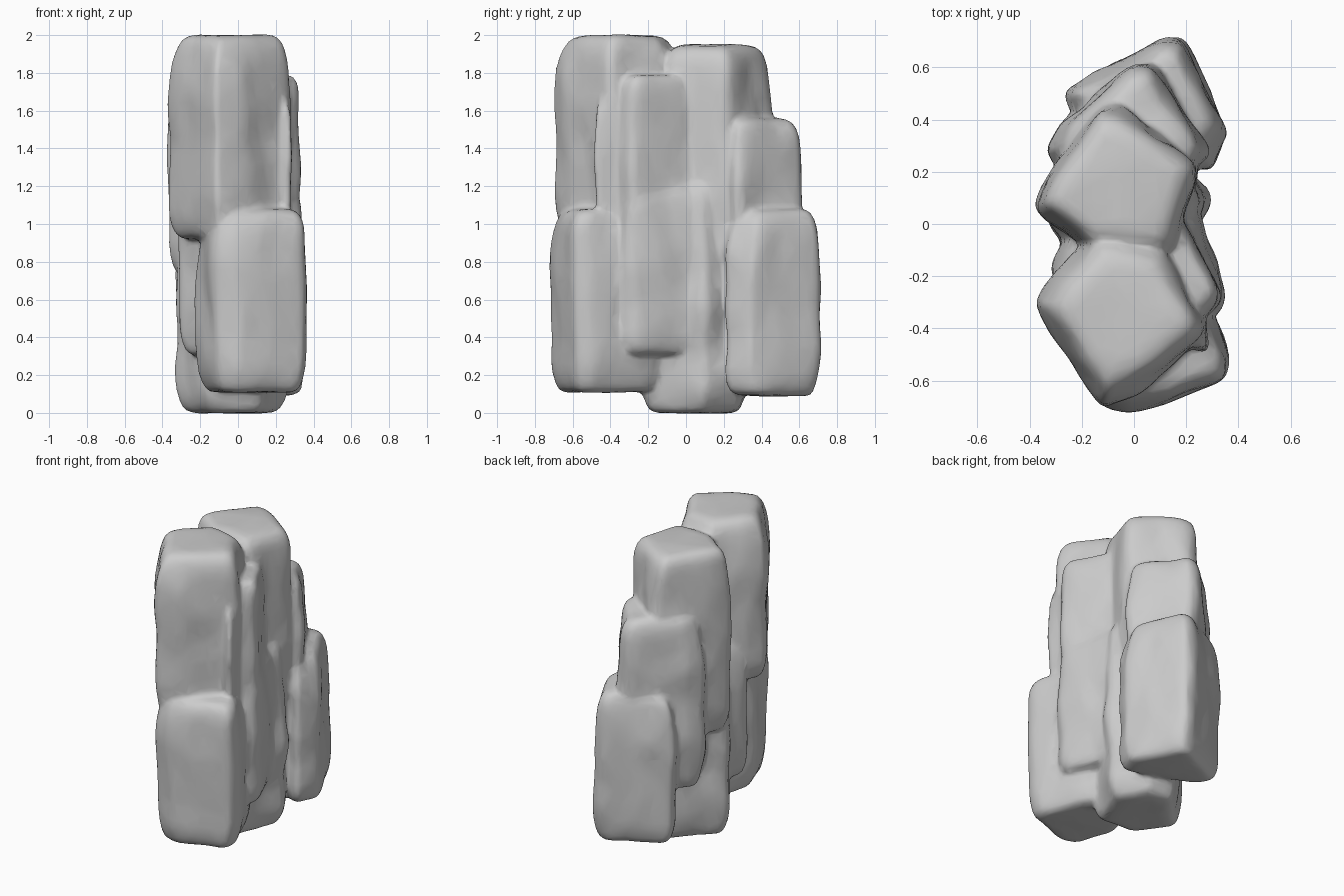
import bpy, bmesh, random
from mathutils import Vector, noise

if "Cube" in bpy.data.objects:
    bpy.data.objects.remove(bpy.data.objects["Cube"])

random.seed(4)
parts = []


def resample(foot):
    """Corner points plus support points along each side, so corners stay chiselled."""
    pts = []
    n = len(foot)
    for i in range(n):
        a, b = Vector(foot[i]), Vector(foot[(i + 1) % n])
        pts.append(a)
        if (b - a).length > 0.16:
            pts += [a.lerp(b, 0.2), a.lerp(b, 0.8)]
        else:
            pts.append(a.lerp(b, 0.5))
    return pts


def rock(name, foot, z0, z1, top=0.82, shoulder=0.17):
    """Weathered column: footprint lofted through uneven rings with rounded ends."""
    pts = resample(foot)
    c = sum(pts, Vector((0, 0))) / len(pts)
    hi, lo = z1 - shoulder, z0 + 0.11
    rings = [(z0, 0.45), (z0, 0.8), (z0 + 0.03, 0.9), (lo, 0.985)]
    steps = max(3, int((z1 - z0) / 0.17))
    rings += [(lo + (hi - lo) * k / steps, 1.005) for k in range(1, steps)]
    rings += [(hi, 0.985), (z1 - 0.05, top + 0.08), (z1, top - 0.09), (z1, 0.45)]
    seed = Vector([random.uniform(0, 50) for _ in range(3)])
    bm = bmesh.new()
    loops = []
    for z, s in rings:
        loop = []
        for p in pts:
            q = c + (p - c) * s
            d = noise.noise(Vector((q.x * 5, q.y * 5, z * 4)) + seed) * 0.025
            q += (p - c).normalized() * d
            loop.append(bm.verts.new((q.x, q.y, z + (0 if s < 0.5 else d * 0.4))))
        loops.append(loop)
    n = len(pts)
    for a, b in zip(loops, loops[1:]):
        for i in range(n):
            bm.faces.new((a[i], a[(i + 1) % n], b[(i + 1) % n], b[i]))
    bm.faces.new(loops[0][::-1])
    bm.faces.new(loops[-1])
    bmesh.ops.recalc_face_normals(bm, faces=bm.faces)
    me = bpy.data.meshes.new(name)
    bm.to_mesh(me)
    bm.free()
    ob = bpy.data.objects.new(name, me)
    bpy.context.collection.objects.link(ob)
    ob.modifiers.new("smooth", 'SUBSURF').levels = 2
    parts.append(ob)


# Front tall block, overhanging on the left
rock("front_upper_rock", [(-0.14, -0.03), (0.12, -0.09), (0.29, -0.4),
     (0.05, -0.62), (-0.12, -0.7), (-0.38, -0.31), (-0.32, -0.22)], 0.92, 2.0)
# Front low block
rock("front_lower_rock", [(-0.12, -0.14), (0.2, -0.13), (0.37, -0.5), (0.36, -0.6),
     (0, -0.72), (-0.12, -0.69), (-0.23, -0.4)], 0.11, 1.08, 0.86)
# Central column above its wider foot
rock("centre_rock", [(-0.17, -0.11), (-0.38, 0.06), (-0.34, 0.16), (-0.13, 0.45),
     (-0.05, 0.45), (0.25, 0.22), (0.15, -0.12)], 0.72, 1.95, 0.84)
rock("centre_base_rock", [(-0.17, -0.22), (-0.34, 0.03), (-0.07, 0.33),
     (0.13, 0.3), (0.28, 0.1), (0.13, -0.24)], 0, 1.25, shoulder=0.3)
# Right-hand middle column
rock("right_upper_rock", [(0, -0.02), (0.2, 0.02), (0.33, -0.28),
     (0.28, -0.36), (0, -0.36)], 0.9, 1.79, 0.88)
rock("right_lower_rock", [(-0.28, -0.06), (0.22, 0.12), (0.35, -0.27),
     (0.32, -0.34), (-0.08, -0.4), (-0.32, -0.2)], 0.3, 1.24)
# Thin slab between the front and middle columns
rock("right_sliver", [(0.14, -0.32), (0.26, -0.34), (0.28, -0.48), (0.12, -0.44)], 1.0, 1.69)
# Stepped blocks at the back
rock("back_middle_rock", [(-0.33, 0.29), (-0.28, 0.38), (0, 0.61), (0.08, 0.61),
     (0.3, 0.26), (0, 0.08), (-0.24, 0.14)], 0.42, 1.56, shoulder=0.24)
rock("back_lower_rock", [(-0.27, 0.51), (0.12, 0.72), (0.19, 0.71),
     (0.36, 0.35), (0.29, 0.2), (-0.2, 0.38)], 0.09, 1.08, shoulder=0.2)

# Fuse all blocks into one weathered stone
bpy.context.view_layer.update()
dg = bpy.context.evaluated_depsgraph_get()
bm = bmesh.new()
for ob in parts:
    bm.from_mesh(ob.evaluated_get(dg).to_mesh())
me = bpy.data.meshes.new("rock_formation")
bm.to_mesh(me)
bm.free()
for ob in parts:
    bpy.data.objects.remove(ob)
stone = bpy.data.objects.new("rock_formation", me)
bpy.context.collection.objects.link(stone)
fuse = stone.modifiers.new("fuse", 'REMESH')
fuse.mode, fuse.voxel_size = 'VOXEL', 0.016
soften = stone.modifiers.new("soften", 'SMOOTH')
soften.factor, soften.iterations = 0.5, 4
bpy.context.view_layer.update()
dg = bpy.context.evaluated_depsgraph_get()
me = bpy.data.meshes.new_from_object(stone.evaluated_get(dg))
stone.modifiers.clear()
stone.data = me

# Shallow dents and chips over the surface
shifts = []
for v in me.vertices:
    p = v.co
    d = noise.noise(Vector((p.x * 7, p.y * 7, p.z * 4.5))) * 0.014
    shifts.append(Vector((v.normal.x, v.normal.y, v.normal.z * 0.4)) * d)
for v, s in zip(me.vertices, shifts):
    v.co += s
# Reduce to broad chiselled facets, shaded smooth
stone.modifiers.new("facets", 'DECIMATE').ratio = 0.12
for f in me.polygons:
    f.use_smooth = True
